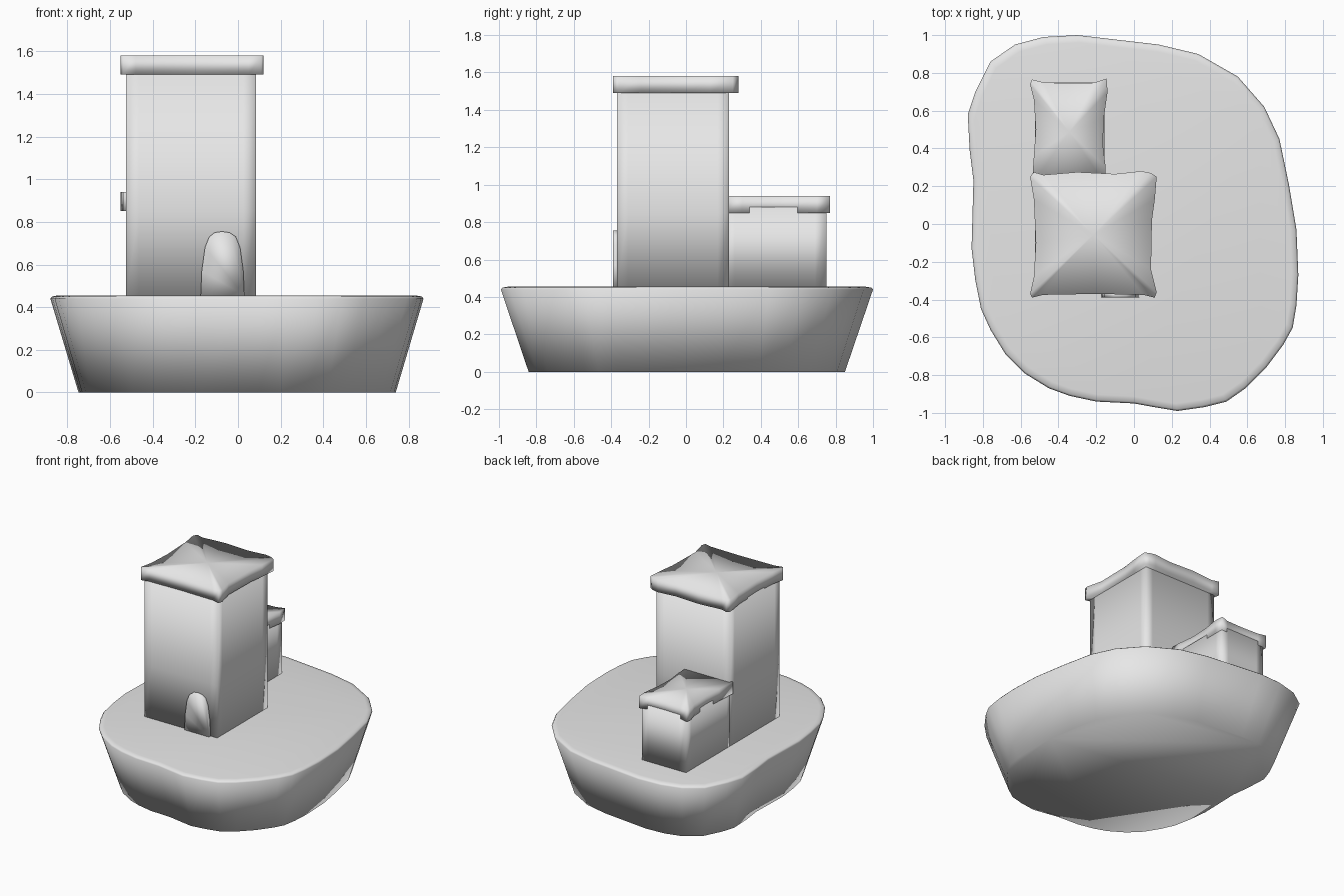
import bpy
import bmesh
from mathutils import Matrix

default_cube = bpy.data.objects.get("Cube")
if default_cube:
    bpy.data.objects.remove(default_cube, do_unlink=True)

# Single plain grey finish
grey = bpy.data.materials.new("plain_grey")
grey.use_nodes = True
GREY_COLOUR = (0.8, 0.8, 0.8, 1.0)
grey.diffuse_color = GREY_COLOUR
grey.node_tree.nodes["Principled BSDF"].inputs["Base Color"].default_value = GREY_COLOUR


def loft(name, outline, rings, poke_caps=False, matrix=None):
    """Stack scaled copies of an outline, each ring being (scale, height)."""
    bm = bmesh.new()
    loops = [[bm.verts.new((x * scale, y * scale, height)) for x, y in outline]
             for scale, height in rings]
    count = len(outline)
    for lower, upper in zip(loops, loops[1:]):
        for i in range(count):
            j = (i + 1) % count
            bm.faces.new((lower[i], lower[j], upper[j], upper[i]))
    caps = [bm.faces.new(loops[0][::-1]), bm.faces.new(loops[-1])]
    if poke_caps:
        bmesh.ops.poke(bm, faces=caps)
    if matrix:
        bm.transform(matrix)
    bmesh.ops.recalc_face_normals(bm, faces=bm.faces[:])
    for face in bm.faces:
        face.smooth = True
    mesh = bpy.data.meshes.new(name)
    bm.to_mesh(mesh)
    bm.free()
    mesh.materials.append(grey)
    obj = bpy.data.objects.new(name, mesh)
    bpy.context.collection.objects.link(obj)
    return obj


def wall_outline(left, right, front, back, corner=0.06):
    """Rectangle with extra points beside each corner for soft shading."""
    return [(left, front), (left + corner, front), (right - corner, front),
            (right, front), (right, front + corner), (right, back - corner),
            (right, back), (right - corner, back), (left + corner, back),
            (left, back), (left, back - corner), (left, front + corner)]


# Ground block: irregular rounded outline, tapering towards its base
ground_outline = [
    (-0.88, 0.58), (-0.87, 0.39), (-0.85, 0.23), (-0.86, -0.13),
    (-0.84, -0.3), (-0.81, -0.45), (-0.76, -0.56), (-0.68, -0.69),
    (-0.58, -0.79), (-0.45, -0.87), (-0.34, -0.91), (-0.2, -0.94),
    (0, -0.95), (0.11, -0.97), (0.23, -0.99), (0.37, -0.97),
    (0.49, -0.94), (0.59, -0.87), (0.7, -0.76), (0.79, -0.64),
    (0.84, -0.55), (0.86, -0.43), (0.87, -0.27), (0.86, -0.03),
    (0.82, 0.21), (0.77, 0.45), (0.69, 0.62), (0.55, 0.78),
    (0.34, 0.9), (0.13, 0.95), (-0.3, 1), (-0.48, 0.99),
    (-0.63, 0.95), (-0.76, 0.86), (-0.84, 0.7)]
GROUND = 0.455
loft("ground_block", ground_outline,
     [(0.85, 0), (1, 0.44), (0.99, 0.45), (0.96, GROUND)])

# Tower and low annex walls
loft("tower_walls", wall_outline(-0.525, 0.085, -0.37, 0.23),
     [(1, GROUND - 0.01), (1, 0.85), (1, 1.5)])
loft("annex_walls", wall_outline(-0.525, -0.155, 0.2, 0.75),
     [(1, GROUND - 0.01), (1, 0.88)])

# Roof slabs with flared corners and pinched edges
tower_roof_outline = [
    (-0.54, -0.39), (-0.48, -0.375), (-0.2, -0.37), (0.05, -0.375),
    (0.11, -0.39), (0.12, -0.36), (0.09, -0.24), (0.095, 0.02),
    (0.11, 0.13), (0.12, 0.25), (0.09, 0.27), (0.04, 0.28),
    (-0.1, 0.265), (-0.3, 0.275), (-0.48, 0.26), (-0.53, 0.275),
    (-0.55, 0.25), (-0.53, 0.13), (-0.52, -0.1), (-0.53, -0.28), (-0.55, -0.37)]
annex_roof_outline = [
    (-0.54, 0.21), (-0.15, 0.21), (-0.15, 0.3), (-0.165, 0.42),
    (-0.16, 0.56), (-0.14, 0.7), (-0.145, 0.77), (-0.21, 0.748),
    (-0.35, 0.745), (-0.48, 0.75), (-0.54, 0.765), (-0.55, 0.74),
    (-0.53, 0.66), (-0.52, 0.5), (-0.53, 0.36)]
loft("tower_roof", tower_roof_outline, [(1, 1.49), (1, 1.58)], poke_caps=True)
loft("annex_roof", annex_roof_outline, [(1, 0.85), (1, 0.94)], poke_caps=True)

# Arched door: profile drawn upright, extruded out of the front wall
door_profile = [
    (-0.175, GROUND), (0.03, GROUND), (0.025, 0.57), (0.01, 0.68), (-0.01, 0.73),
    (-0.04, 0.75), (-0.075, 0.755), (-0.11, 0.75), (-0.135, 0.73),
    (-0.155, 0.68), (-0.17, 0.57)]
stand_upright = Matrix(((1, 0, 0, 0), (0, 0, -1, 0), (0, 1, 0, 0), (0, 0, 0, 1)))
loft("door", door_profile, [(1, 0.36), (1, 0.39)], matrix=stand_upright)
